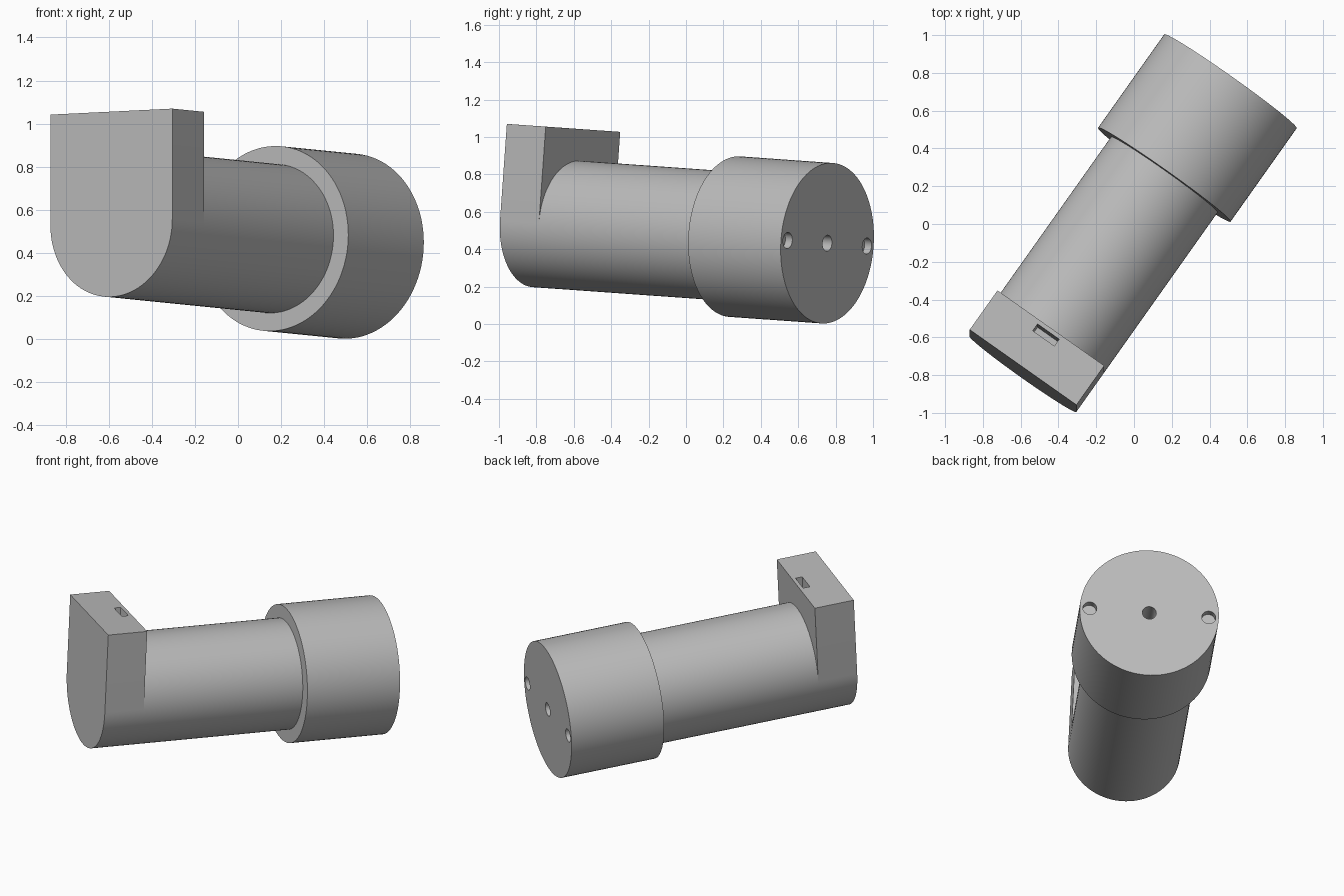
import bpy, bmesh, math
from mathutils import Vector, Matrix

if "Cube" in bpy.data.objects:
    bpy.data.objects.remove(bpy.data.objects["Cube"], do_unlink=True)

grey = bpy.data.materials.new("plain_grey")
grey.use_nodes = True
colour = (0.5, 0.5, 0.5, 1)
grey.diffuse_color = colour
grey.node_tree.nodes["Principled BSDF"].inputs["Base Color"].default_value = colour

# Tilted frame: local X across, local Y along the barrel to the back, local Z up
axis = Vector((0.578, 0.816, -0.058)).normalized()
up = Vector((0, 0.07, 1))
up = (up - axis * up.dot(axis)).normalized()
across = axis.cross(up)
frame = Matrix((across, axis, up)).transposed().to_4x4()
frame.translation = (-0.5875, -0.795, 0.542)

BODY_R, BASE_R = 0.346, 0.43
HEAD_D, BODY_END, BASE_END = 0.255, 1.296, 1.903
HEAD_TOP = 0.515


def arc(radius, start, end, steps, cx=0):
    angles = [start + (end - start) * i / steps for i in range(steps + 1)]
    return [(cx + radius * math.cos(a), radius * math.sin(a)) for a in angles]


def circle(radius, cx=0, steps=96):
    return arc(radius, 0, math.tau, steps, cx)[:-1]


def extrude(name, profile, y0, y1):
    """Solid made by sweeping an across/up profile along the barrel."""
    bm = bmesh.new()
    face = bm.faces.new([bm.verts.new((x, y0, z)) for x, z in profile])
    out = bmesh.ops.extrude_face_region(bm, geom=[face])
    moved = [g for g in out["geom"] if isinstance(g, bmesh.types.BMVert)]
    bmesh.ops.translate(bm, verts=moved, vec=(0, y1 - y0, 0))
    bmesh.ops.recalc_face_normals(bm, faces=bm.faces)
    mesh = bpy.data.meshes.new(name)
    bm.to_mesh(mesh)
    bm.free()
    mesh.materials.append(grey)
    obj = bpy.data.objects.new(name, mesh)
    bpy.context.collection.objects.link(obj)
    obj.matrix_world = frame
    return obj


def activate(obj):
    bpy.ops.object.select_all(action='DESELECT')
    obj.select_set(True)
    bpy.context.view_layer.objects.active = obj


def cut(obj, cutter):
    cutter.hide_render = True
    mod = obj.modifiers.new("cut", 'BOOLEAN')
    mod.operation = 'DIFFERENCE'
    mod.solver = 'EXACT'
    mod.object = cutter
    activate(obj)
    bpy.ops.object.modifier_apply(modifier=mod.name)
    bpy.data.objects.remove(cutter, do_unlink=True)


# Head block: round below, square above, with a slot in its top
outline = arc(BODY_R, math.pi, math.tau, 48) + [(BODY_R, HEAD_TOP), (-BODY_R, HEAD_TOP)]
head = extrude("head_block", outline, 0, HEAD_D)
slot = [(-0.07, 0.27), (0.07, 0.27), (0.07, 0.6), (-0.07, 0.6)]
cut(head, extrude("slot_cutter", slot, 0.188, 0.232))

# Barrel
barrel = extrude("barrel", circle(BODY_R), HEAD_D, BODY_END)

# Wide base with a deep centre hole and two shallow side holes
base = extrude("base", circle(BASE_R), BODY_END, BASE_END)
for x, depth in ((-0.368, 0.045), (0, 0.2), (0.368, 0.045)):
    cut(base, extrude("hole_cutter", circle(0.043, x, 32), BASE_END - depth, BASE_END + 0.05))

for obj in (head, barrel, base):
    activate(obj)
    bpy.ops.object.shade_smooth_by_angle(angle=math.radians(30))
